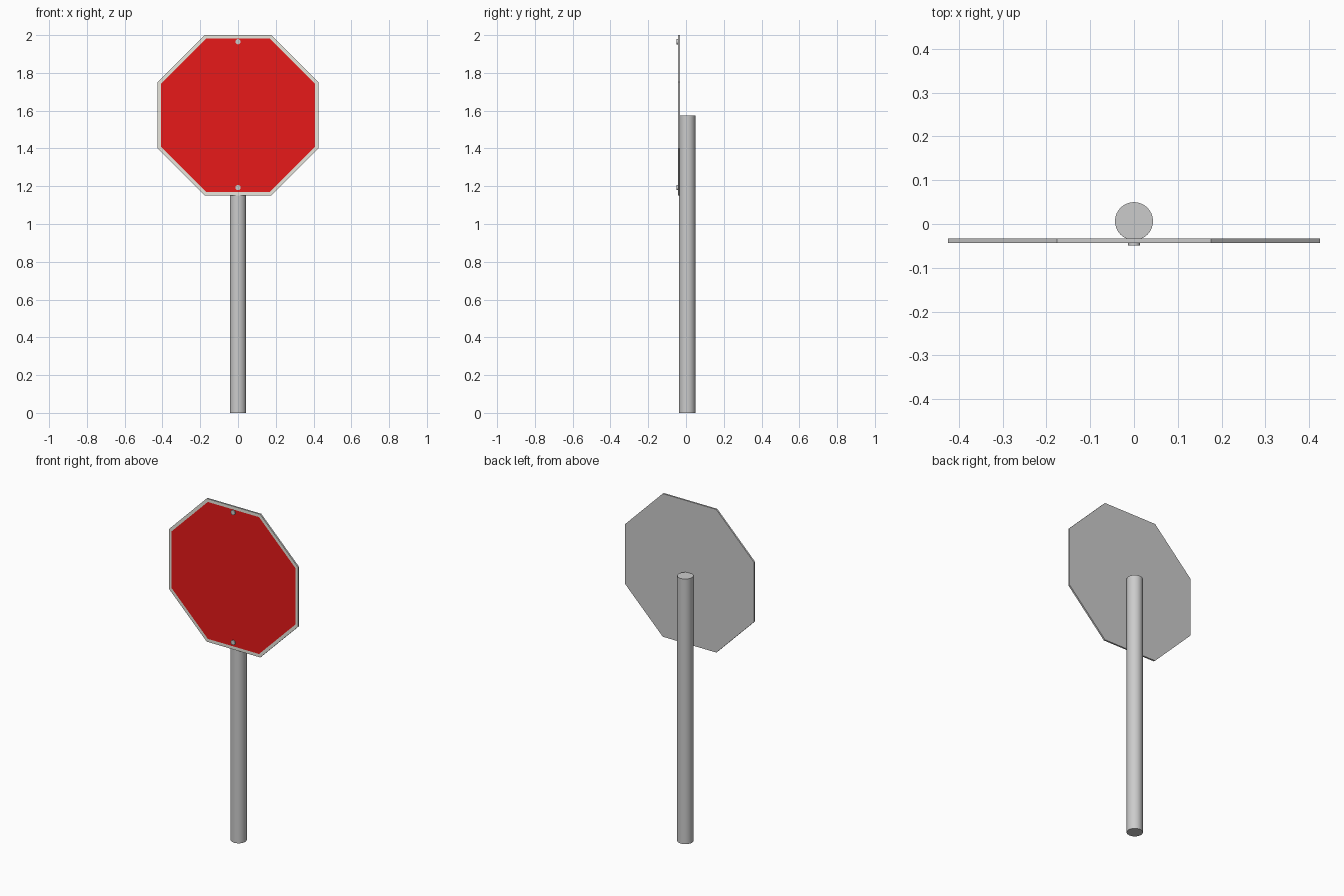
import bpy, bmesh
from math import pi, cos, sin, radians

if "Cube" in bpy.data.objects:
    bpy.data.objects.remove(bpy.data.objects["Cube"])

CENTRE_Z, APOTHEM = 1.575, 0.425
BACK_Y, FRONT_Y = -0.033, -0.043


def material(name, colour):
    m = bpy.data.materials.new(name)
    m.diffuse_color = colour
    m.use_nodes = True
    m.node_tree.nodes["Principled BSDF"].inputs["Base Color"].default_value = m.diffuse_color
    return m


def cylinder(name, radius, depth, location, sides, rotation=(0, 0, 0)):
    bpy.ops.mesh.primitive_cylinder_add(vertices=sides, radius=radius, depth=depth,
                                        location=location, rotation=rotation)
    ob = bpy.context.object
    ob.name = name
    bpy.ops.object.shade_smooth_by_angle(angle=radians(35))
    return ob


# Round post, ending behind the middle of the sign
cylinder("post", 0.0435, CENTRE_Z, (0, 0.0065, CENTRE_Z / 2), 32)

# Octagonal plate with a pale border and a red field inset in the front face
bm = bmesh.new()
r = APOTHEM / cos(pi / 8)
ring = [bm.verts.new((r * cos(pi / 8 + i * pi / 4), BACK_Y,
                      CENTRE_Z + r * sin(pi / 8 + i * pi / 4))) for i in range(8)]
back = bm.faces.new(ring)
extruded = bmesh.ops.extrude_face_region(bm, geom=[back], use_keep_orig=True)["geom"]
bmesh.ops.translate(bm, vec=(0, FRONT_Y - BACK_Y, 0),
                    verts=[g for g in extruded if isinstance(g, bmesh.types.BMVert)])
front = next(g for g in extruded if isinstance(g, bmesh.types.BMFace))
bmesh.ops.recalc_face_normals(bm, faces=bm.faces[:])
border = bmesh.ops.inset_region(bm, faces=[front], thickness=0.02)["faces"]
for f in border:
    f.material_index = 1
front.material_index = 2
bmesh.ops.recalc_face_normals(bm, faces=bm.faces[:])

mesh = bpy.data.meshes.new("sign_plate")
bm.to_mesh(mesh)
bm.free()
mesh.materials.append(material("bare_metal", (0.6, 0.6, 0.6, 1)))
mesh.materials.append(material("pale_border", (0.8, 0.79, 0.72, 1)))
mesh.materials.append(material("red_field", (0.8, 0.01, 0.01, 1)))
bpy.context.collection.objects.link(bpy.data.objects.new("sign_plate", mesh))

# Bolt heads near the upper and lower edges
for name, z in (("upper_bolt", 1.965), ("lower_bolt", 1.193)):
    cylinder(name, 0.014, 0.012, (0, -0.043, z), 16, (pi / 2, 0, 0))
